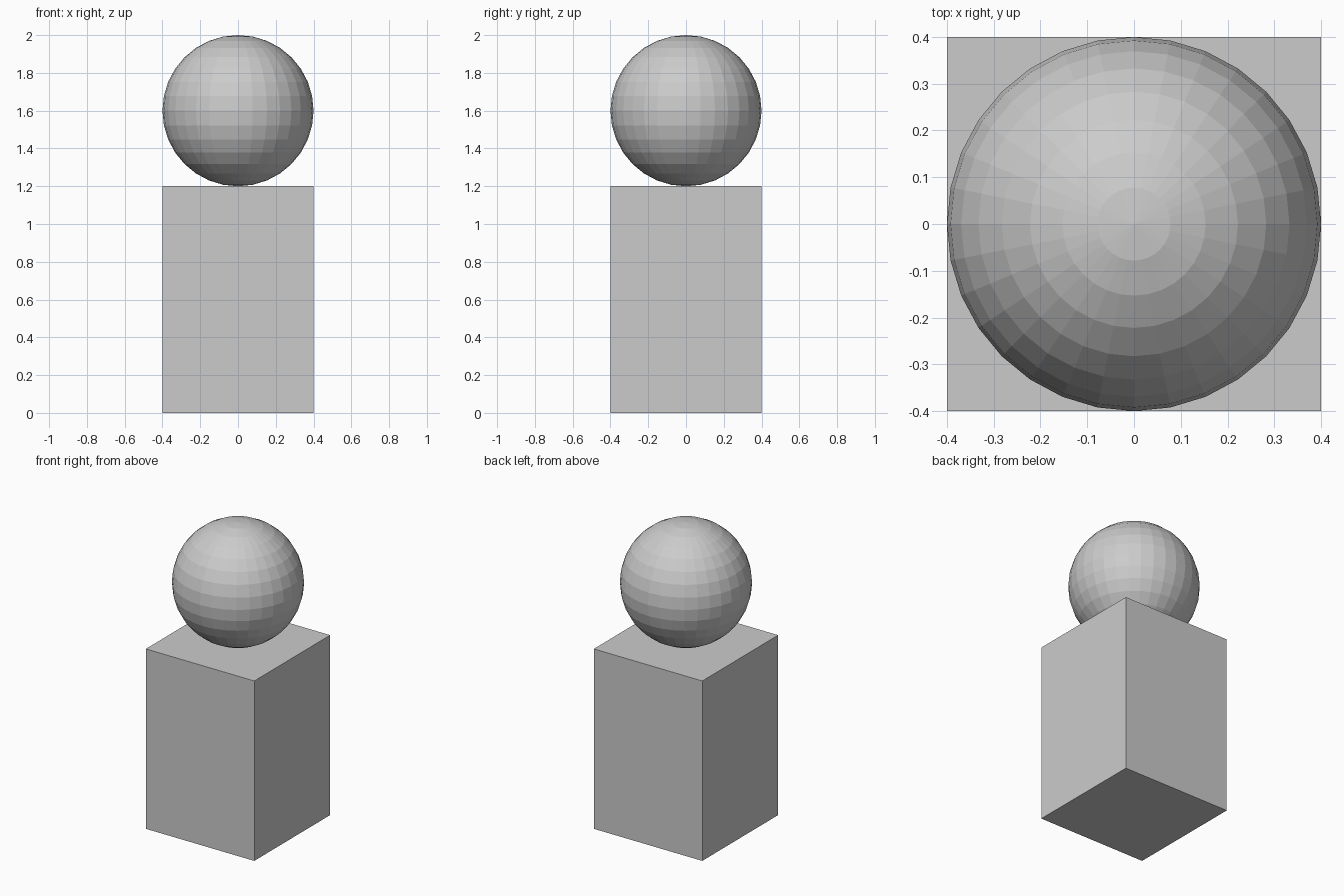
import bpy

if "Cube" in bpy.data.objects:
    bpy.data.objects.remove(bpy.data.objects["Cube"])

# Square pedestal block
bpy.ops.mesh.primitive_cube_add(size=1, location=(0, 0, 0.6))
pedestal = bpy.context.object
pedestal.name = "pedestal"
pedestal.scale = (0.8, 0.8, 1.2)
bpy.ops.object.transform_apply(location=False, rotation=False, scale=True)

# Flat-faced ball resting on top
bpy.ops.mesh.primitive_uv_sphere_add(segments=32, ring_count=16, radius=0.4, location=(0, 0, 1.6))
bpy.context.object.name = "ball"
bpy.ops.object.shade_flat()
